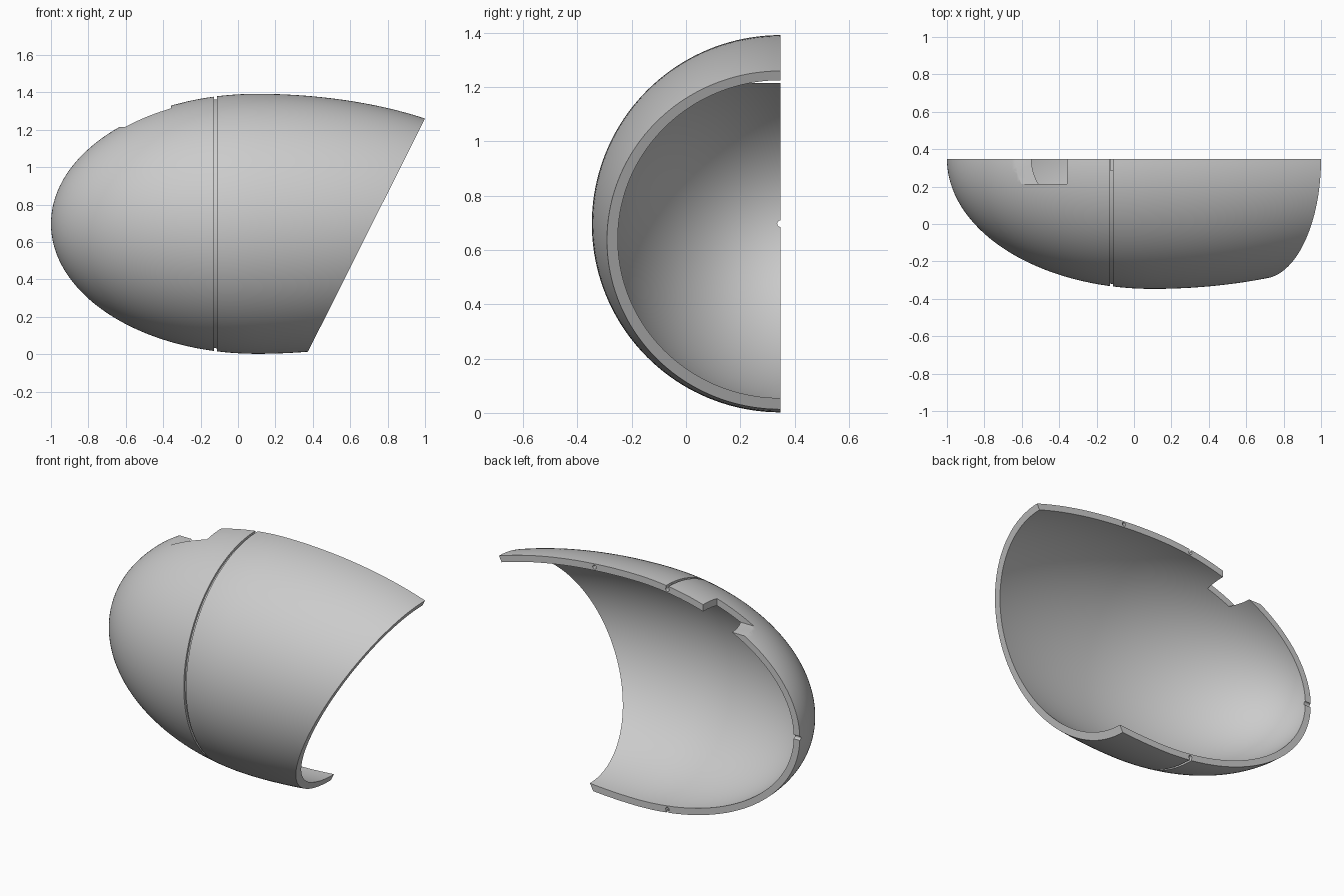
import bpy, bmesh, math
from mathutils import Matrix, Vector

cube = bpy.data.objects.get("Cube")
if cube:
    bpy.data.objects.remove(cube, do_unlink=True)

AXIS_Y, AXIS_Z = 0.348, 0.697     # axis of the egg, lying in the flat cut
WIDEST = 0.1                      # x where the egg is widest
WALL = 0.04
GROOVE = (-0.128, -0.112)

grey = bpy.data.materials.new("shell grey")
grey.use_nodes = True
colour = (0.6, 0.6, 0.6, 1)
grey.diffuse_color = colour
grey.node_tree.nodes["Principled BSDF"].inputs["Base Color"].default_value = colour


def radius(x, inset=0.0):
    """Radius of the egg at x, blunt on the left and long on the right."""
    length = (1.1 if x < WIDEST else 1.535) - inset
    return (0.695 - inset) * math.sqrt(max(0, 1 - ((x - WIDEST) / length) ** 2))


def egg_curve(inset):
    """Points (x, radius) from the tip to beyond the rim."""
    length = 1.1 - inset
    xs = [WIDEST - length * math.cos(math.pi / 2 * i / 48) for i in range(49)]
    xs += [WIDEST + i / 24 for i in range(1, 25)]
    return [(x, radius(x, inset)) for x in xs]


def add_object(name, bm):
    mesh = bpy.data.meshes.new(name)
    bmesh.ops.recalc_face_normals(bm, faces=bm.faces)
    bm.to_mesh(mesh)
    bm.free()
    obj = bpy.data.objects.new(name, mesh)
    bpy.context.collection.objects.link(obj)
    return obj


# Half egg shell: outer profile with a groove, then the inner profile back
a, b = GROOVE
outer = egg_curve(0)
cut = [(a, radius(a)), (a, radius(a) - 0.013), (b, radius(b) - 0.013), (b, radius(b))]
profile = [p for p in outer if p[0] < a - 0.004] + cut
profile += [p for p in outer if p[0] > b + 0.004] + egg_curve(WALL)[::-1]

bm = bmesh.new()
verts = [bm.verts.new((x, 0, r)) for x, r in profile]
edges = [bm.edges.new(pair) for pair in zip(verts, verts[1:])]
bmesh.ops.spin(bm, geom=verts + edges, cent=(0, 0, 0), axis=(1, 0, 0),
               angle=math.pi, steps=80)
bmesh.ops.remove_doubles(bm, verts=bm.verts, dist=0.0001)
bmesh.ops.holes_fill(bm, edges=[e for e in bm.edges if e.is_boundary], sides=0)
bmesh.ops.translate(bm, verts=bm.verts, vec=(0, AXIS_Y, AXIS_Z))
shell = add_object("half_egg_shell", bm)
shell.data.materials.append(grey)


def box_cutter(name, low, high, matrix=Matrix()):
    bm = bmesh.new()
    low, high = Vector(low), Vector(high)
    bmesh.ops.create_cube(bm, size=1, matrix=matrix @ Matrix.Translation((low + high) / 2)
                          @ Matrix.Diagonal((*(high - low), 1)))
    return add_object(name, bm)


def pin_cutter(name, centre, depth, axis):
    bm = bmesh.new()
    bmesh.ops.create_cone(bm, cap_ends=True, segments=16, radius1=0.012, radius2=0.012,
                          depth=depth, matrix=Matrix.Translation(centre)
                          @ Matrix.Rotation(math.pi / 2, 4, axis))
    return add_object(name, bm)


# Slanted opening and the square notch on top
lower, upper = Vector((0.375, 0, 0.015)), Vector((1, 0, 1.26))
slope = math.atan2(upper.x - lower.x, upper.z - lower.z)
tilt = Matrix.Translation(lower) @ Matrix.Rotation(slope, 4, 'Y')
cutters = [
    box_cutter("opening_cutter", (0, -2, -1), (2, 2, 3), tilt),
    box_cutter("notch_cutter", (-0.9, 0.215, 1.215), (-0.357, 0.6, 1.6)),
]

# Pin holes in the flat cut face and at the tip
for x, side in ((-0.12, 1), (-0.12, -1), (0.365, 1)):
    z = AXIS_Z + side * radius(x, WALL / 2)
    cutters.append(pin_cutter("pin_hole_cutter", (x, AXIS_Y, z), 0.12, 'X'))
cutters.append(pin_cutter("tip_hole_cutter", (-0.98, AXIS_Y, AXIS_Z), 0.1, 'Y'))

for cutter in cutters:
    cutter.hide_render = True
    mod = shell.modifiers.new("cut", 'BOOLEAN')
    mod.operation, mod.solver, mod.object = 'DIFFERENCE', 'EXACT', cutter

# Apply the cuts and drop the cutters
graph = bpy.context.evaluated_depsgraph_get()
finished = bpy.data.meshes.new_from_object(shell.evaluated_get(graph))
shell.modifiers.clear()
shell.data = finished
shell.data.name = "half_egg_shell"
for cutter in cutters:
    bpy.data.objects.remove(cutter, do_unlink=True)

bpy.ops.object.select_all(action='DESELECT')
shell.select_set(True)
bpy.context.view_layer.objects.active = shell
bpy.ops.object.shade_smooth_by_angle(angle=math.radians(30))
